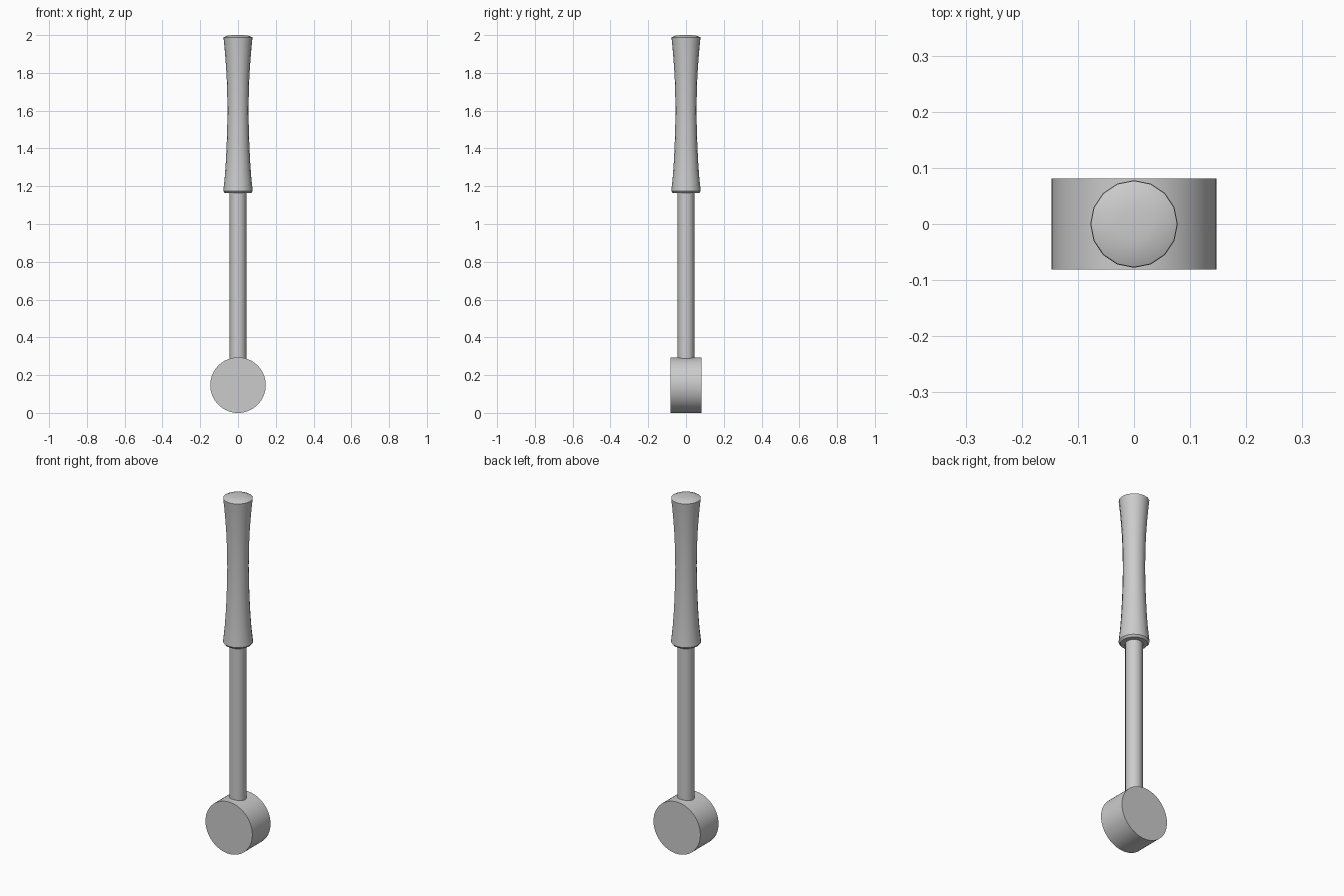
import bpy, math

if "Cube" in bpy.data.objects:
    bpy.data.objects.remove(bpy.data.objects["Cube"])


def lathe(name, profile, sides):
    """Spin (radius, z) points around the z axis; close both ends."""
    verts, faces = [], []
    for r, z in profile:
        for i in range(sides):
            a = 2 * math.pi * i / sides
            verts.append((r * math.cos(a), r * math.sin(a), z))
    for k in range(len(profile) - 1):
        for i in range(sides):
            j = (i + 1) % sides
            a, b = k * sides, (k + 1) * sides
            faces.append((a + i, a + j, b + j, b + i))
    faces.append(tuple(reversed(range(sides))))
    top = (len(profile) - 1) * sides
    faces.append(tuple(range(top, top + sides)))
    mesh = bpy.data.meshes.new(name)
    mesh.from_pydata(verts, [], faces)
    obj = bpy.data.objects.new(name, mesh)
    bpy.context.collection.objects.link(obj)
    smooth(obj)
    return obj


def smooth(obj):
    bpy.ops.object.select_all(action='DESELECT')
    obj.select_set(True)
    bpy.context.view_layer.objects.active = obj
    bpy.ops.object.shade_smooth_by_angle(angle=math.radians(40))


# Round striking head, lying along y
bpy.ops.mesh.primitive_cylinder_add(vertices=64, radius=0.147, depth=0.163,
                                    location=(0, 0, 0.147),
                                    rotation=(math.pi / 2, 0, 0))
head = bpy.context.object
head.name = "head"
smooth(head)

# Straight shaft, sunk slightly into the head
lathe("shaft", [(0.044, 0.27), (0.044, 1.18)], 16)

# Waisted grip with small lower rim and shallow domed cap
lathe("grip", [(0.069, 1.163), (0.078, 1.174), (0.070, 1.25), (0.065, 1.32),
               (0.060, 1.42), (0.057, 1.52), (0.056, 1.60), (0.057, 1.68),
               (0.060, 1.78), (0.066, 1.87), (0.071, 1.93), (0.077, 1.988),
               (0.060, 1.996), (0.030, 2.0)], 16)
